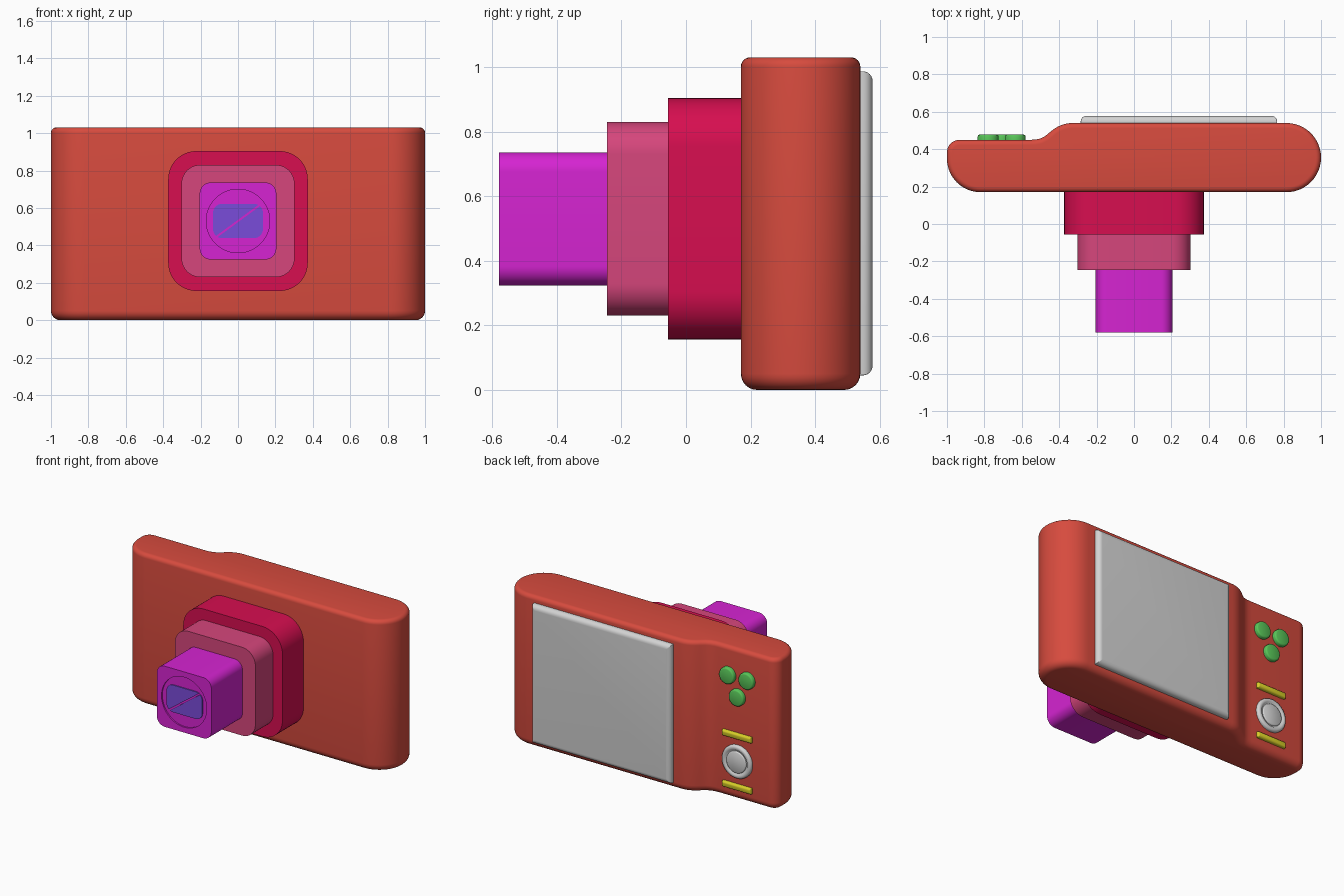
import bpy, bmesh, math
from mathutils import Vector

if "Cube" in bpy.data.objects:
    bpy.data.objects.remove(bpy.data.objects["Cube"])


def material(name, r, g, b):
    lin = lambda c: (c / 255 / 12.92) if c < 10 else ((c / 255 + 0.055) / 1.055) ** 2.4
    m = bpy.data.materials.new(name)
    m.diffuse_color = (lin(r), lin(g), lin(b), 1)
    m.use_nodes = True
    m.node_tree.nodes["Principled BSDF"].inputs["Base Color"].default_value = m.diffuse_color
    return m


RED = material("body red", 215, 75, 62)
CRIMSON = material("crimson", 215, 14, 80)
PINK = material("pink", 214, 70, 124)
MAGENTA = material("magenta", 214, 36, 210)
BLUE = material("shutter blue", 122, 76, 218)
GREY = material("light grey", 211, 211, 211)
GREEN = material("button green", 88, 196, 88)
YELLOW = material("bar yellow", 214, 205, 40)


def finish(name, bm, mat, angle=35):
    bmesh.ops.recalc_face_normals(bm, faces=bm.faces[:])
    me = bpy.data.meshes.new(name)
    bm.to_mesh(me)
    bm.free()
    me.materials.append(mat)
    for p in me.polygons:
        p.use_smooth = True
    me.set_sharp_from_angle(angle=math.radians(angle))
    ob = bpy.data.objects.new(name, me)
    bpy.context.collection.objects.link(ob)
    return ob


def arc(cx, cy, r, a0, a1, n):
    return [(cx + r * math.cos(math.radians(a0 + (a1 - a0) * i / n)),
             cy + r * math.sin(math.radians(a0 + (a1 - a0) * i / n))) for i in range(n + 1)]


def round_rect(cx, cz, hx, hz, r, n=11):
    pts = []
    for k, (sx, sz) in enumerate([(1, 1), (-1, 1), (-1, -1), (1, -1)]):
        pts += arc(cx + sx * (hx - r), cz + sz * (hz - r), r, 90 * k, 90 * k + 90, n)
    return pts


def circle(cx, cz, r, n=48):
    return [(cx + r * math.cos(2 * math.pi * (i + 0.5) / n),
             cz + r * math.sin(2 * math.pi * (i + 0.5) / n)) for i in range(n)]


def loft_mesh(rings):
    """rings: (xz outline, y) pairs with equal counts, skinned and capped"""
    bm = bmesh.new()
    loops = [[bm.verts.new((x, y, z)) for x, z in pts] for pts, y in rings]
    for a, b in zip(loops, loops[1:]):
        for i in range(len(a)):
            j = (i + 1) % len(a)
            bm.faces.new((a[i], a[j], b[j], b[i]))
    bm.faces.new(loops[0])
    bm.faces.new(loops[-1])
    return bm


def loft(name, rings, mat, angle=35):
    return finish(name, loft_mesh(rings), mat, angle)


# Body: plan outline extruded upward, with rounded top and bottom rims
TOP = 1.03
plan = arc(0.815, 0.355, 0.185, -90, 90, 24)
plan += [(-0.33, 0.54), (-0.355, 0.538), (-0.38, 0.532), (-0.405, 0.522), (-0.43, 0.507),
         (-0.453, 0.488), (-0.475, 0.47), (-0.5, 0.457), (-0.53, 0.451), (-0.56, 0.45)]
plan += arc(-0.933, 0.383, 0.067, 90, 180, 8)
plan += arc(-0.82, 0.35, 0.18, 180, 270, 14)
bm = bmesh.new()
base = bm.faces.new([bm.verts.new((x, y, 0)) for x, y in plan])
ext = bmesh.ops.extrude_face_region(bm, geom=[base])
bmesh.ops.translate(bm, vec=(0, 0, TOP), verts=[v for v in ext["geom"] if isinstance(v, bmesh.types.BMVert)])
if base.is_valid is False or not any(len(f.verts) > 4 and f.calc_center_median().z < 0.01 for f in bm.faces):
    bm.faces.new([v for v in bm.verts if v.co.z < 0.01])
for z, width in ((0, 0.05), (TOP, 0.028)):
    rim = [e for e in bm.edges if all(abs(v.co.z - z) < 1e-5 for v in e.verts)]
    bmesh.ops.bevel(bm, geom=rim, offset=width, segments=6, profile=0.5, affect='EDGES')
finish("camera_body", bm, RED)

# Telescoping lens stages
CZ = 0.53
for name, hx, hz, r, y0, y1, mat in (
        ("lens_base", 0.373, 0.374, 0.15, 0.2, -0.055, CRIMSON),
        ("lens_middle", 0.302, 0.3, 0.1, -0.05, -0.245, PINK)):
    outline = round_rect(0, CZ, hx, hz, r)
    loft(name, [(outline, y0), (outline, y1)], mat)

# Lens tip with a shallow round recess
tip, hole = round_rect(0, CZ, 0.205, 0.206, 0.06), circle(0, CZ, 0.17)
loft("lens_tip", [(tip, -0.24), (tip, -0.579), (hole, -0.579), (hole, -0.569)], MAGENTA)

# Two shutter blades split by a diagonal slit
slit = Vector((-0.165, 0, 0.225)).normalized()
for name, s in (("shutter_upper", 1), ("shutter_lower", -1)):
    blade = round_rect(0, CZ, 0.134, 0.092, 0.05)
    bm = loft_mesh([(blade, -0.568), (blade, -0.576)])
    bmesh.ops.bisect_plane(bm, geom=bm.verts[:] + bm.edges[:] + bm.faces[:],
                           plane_co=Vector((0, 0, CZ)) + slit * s * 0.005,
                           plane_no=slit * s, clear_inner=True)
    bmesh.ops.holes_fill(bm, edges=[e for e in bm.edges if e.is_boundary], sides=0)
    finish(name, bm, BLUE)

# Rear screen with softened edges
rings = [(round_rect(0.24, 0.516, 0.525, 0.471, 0.003), 0.53)]
for i in range(7):
    a = math.radians(15 * i)
    d = 0.03 * (1 - math.cos(a))
    rings.append((round_rect(0.24, 0.516, 0.525 - d, 0.471 - d, 0.003), 0.548 + 0.03 * math.sin(a)))
loft("rear_screen", rings, GREY)

# Three round buttons
for i, (x, z) in enumerate([(-0.635, 0.838), (-0.78, 0.838), (-0.707, 0.706)]):
    loft("button_%d" % (i + 1), [(circle(x, z, r), y) for r, y in
         ((0.056, 0.44), (0.056, 0.468), (0.053, 0.475), (0.046, 0.478))], GREEN, 50)

# Yellow bars above and below the dial
for name, z in (("bar_upper", 0.442), ("bar_lower", 0.095)):
    loft(name, [(round_rect(-0.705, z, 0.11 - d, 0.02 - d, 0.004), y) for d, y in
         ((0, 0.44), (0, 0.462), (0.004, 0.469), (0.01, 0.472))], YELLOW, 50)

# Control dial: rim, groove and centre button
loft("control_dial", [(circle(-0.705, 0.268, r), y) for r, y in
     ((0.112, 0.44), (0.112, 0.46), (0.108, 0.468), (0.1, 0.472), (0.086, 0.472),
      (0.079, 0.464), (0.074, 0.464), (0.072, 0.47), (0.067, 0.473))], GREY, 50)
